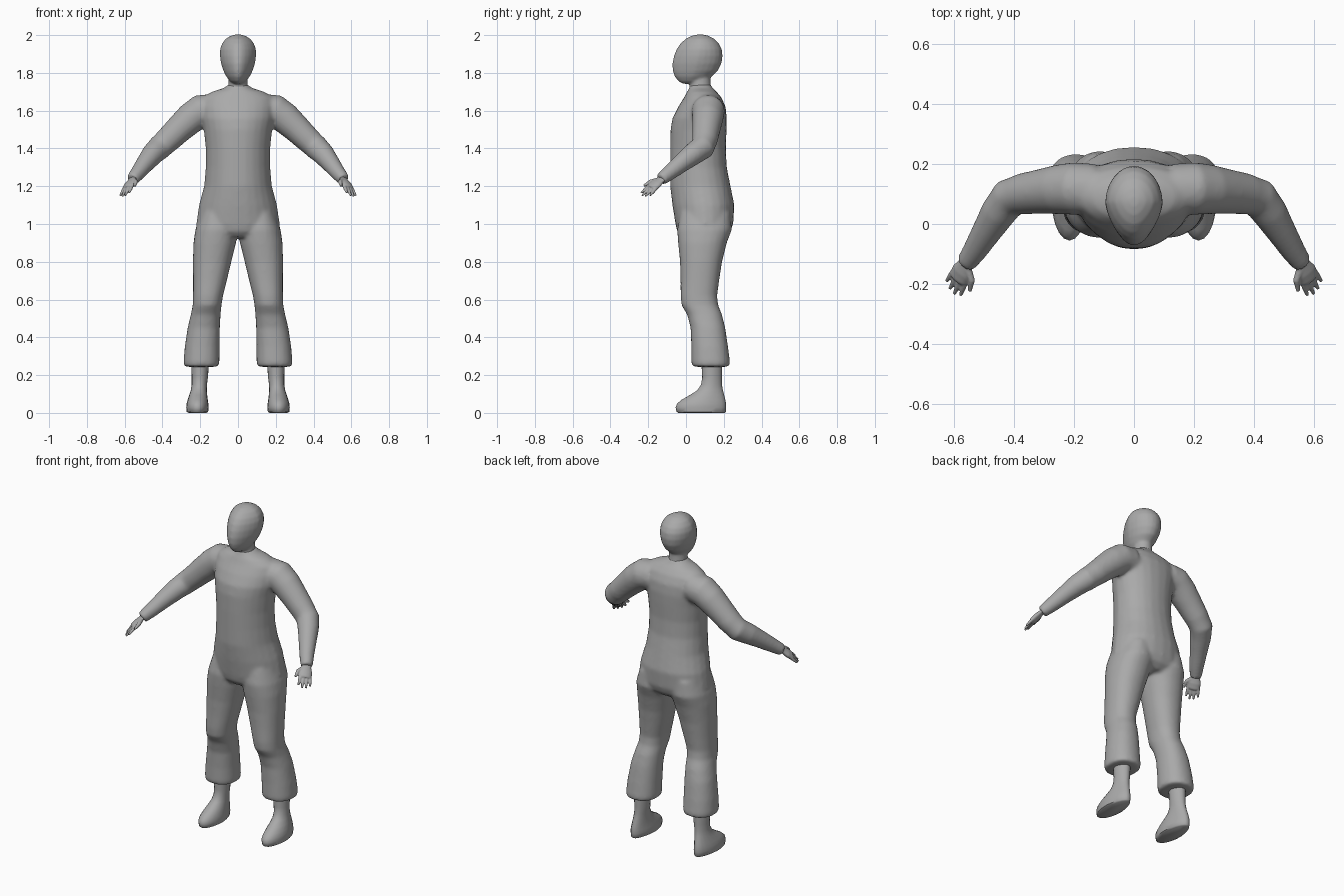
import bpy, bmesh, math
from mathutils import Vector

if "Cube" in bpy.data.objects:
    bpy.data.objects.remove(bpy.data.objects["Cube"])

grey = bpy.data.materials.new("plain grey")
grey.diffuse_color = (0.4, 0.4, 0.4, 1)
grey.use_nodes = True
grey.node_tree.nodes["Principled BSDF"].inputs["Base Color"].default_value = grey.diffuse_color


def bridge(bm, rings):
    """Skin a list of point rings and close both ends."""
    loops = [[bm.verts.new(p) for p in ring] for ring in rings]
    for a, b in zip(loops, loops[1:]):
        n = len(a)
        for i in range(n):
            bm.faces.new((a[i], a[(i + 1) % n], b[(i + 1) % n], b[i]))
    bm.faces.new(loops[0])
    bm.faces.new(loops[-1])


def stack(bm, rows, side=1, n=24, power=2.0, front=0.0, back=0.0):
    """Level ovals: (z, y front, y back, x inner, x outer), narrowed to front or back."""
    rings = []
    for z, y0, y1, x0, x1 in rows:
        ring = []
        for i in range(n):
            a = math.tau * i / n
            c, s = math.cos(a), math.sin(a)
            c = math.copysign(abs(c) ** (2 / power), c)
            s = math.copysign(abs(s) ** (2 / power), s)
            k = 1 - (front * -s if s < 0 else back * s)
            ring.append((side * ((x0 + x1) / 2 + c * k * (x1 - x0) / 2),
                         (y0 + y1) / 2 + s * (y1 - y0) / 2, z))
        rings.append(ring)
    bridge(bm, rings)


def tube(bm, path, side=1, n=16, across=None, flat=1.0):
    """Rings along a path of (point, radius), optionally flattened."""
    pts = [Vector(p) for p, r in path]
    rings = []
    for i, (p, r) in enumerate(path):
        d = (pts[min(i + 1, len(pts) - 1)] - pts[max(i - 1, 0)]).normalized()
        u = Vector(across) if across else Vector((0, 0, 1)).cross(d)
        u = (u - d * u.dot(d)).normalized()
        v = d.cross(u)
        ring = []
        for k in range(n):
            a = math.tau * k / n
            q = pts[i] + u * (r * math.cos(a)) + v * (r * flat * math.sin(a))
            ring.append((side * q.x, q.y, q.z))
        rings.append(ring)
    bridge(bm, rings)


def finish(name, bm, voxel=0, relax=0):
    bmesh.ops.recalc_face_normals(bm, faces=bm.faces)
    mesh = bpy.data.meshes.new(name)
    bm.to_mesh(mesh)
    bm.free()
    mesh.materials.append(grey)
    ob = bpy.data.objects.new(name, mesh)
    bpy.context.collection.objects.link(ob)
    for o in bpy.context.selected_objects:
        o.select_set(False)
    bpy.context.view_layer.objects.active = ob
    ob.select_set(True)
    if voxel:
        # fuse the overlapping volumes into one soft skin
        m = ob.modifiers.new("fuse", 'REMESH')
        m.mode, m.voxel_size, m.use_smooth_shade = 'VOXEL', voxel, True
        m = ob.modifiers.new("relax", 'SMOOTH')
        m.factor, m.iterations = 0.5, relax
    else:
        bpy.ops.object.shade_smooth_by_angle(angle=math.radians(50))
    return ob


# --- suit: torso, sleeves and trousers in one skin ---
suit = bmesh.new()
torso = [(.93, -.02, .20, .12), (.96, -.047, .235, .19), (1.0, -.056, .25, .222),
         (1.1, -.072, .256, .207), (1.2, -.084, .236, .18), (1.3, -.084, .216, .171),
         (1.4, -.084, .211, .171), (1.5, -.082, .215, .182), (1.56, -.072, .216, .195),
         (1.62, -.042, .21, .20), (1.67, -.01, .188, .19), (1.70, .005, .162, .14),
         (1.72, .018, .14, .075), (1.74, .022, .13, .05)]
stack(suit, [(z, f, b, -w, w) for z, f, b, w in torso], power=2.2, front=0.15)

leg = [(1.06, -.03, .235, .03, .195), (.97, -.047, .243, 0, .226), (.9, -.042, .216, .01, .236),
       (.8, -.032, .191, .035, .239), (.7, -.029, .176, .059, .238), (.62, -.029, .165, .079, .238),
       (.57, -.024, .171, .087, .24), (.52, .006, .191, .092, .25), (.45, .024, .208, .096, .267),
       (.35, .028, .223, .098, .282), (.27, .028, .233, .098, .289), (.247, .032, .23, .102, .286),
       (.243, .07, .20, .14, .25)]
arm = [((.13, .115, 1.605), .085), ((.20, .118, 1.597), .088), ((.25, .115, 1.56), .083),
       ((.31, .108, 1.505), .075), ((.37, .10, 1.447), .069), ((.415, .087, 1.405), .066),
       ((.45, .04, 1.372), .06), ((.49, -.025, 1.322), .05), ((.53, -.09, 1.27), .041),
       ((.56, -.133, 1.235), .034)]
for s in (1, -1):
    stack(suit, leg, s, power=2.2)
    tube(suit, arm, s, n=20)
finish("suit", suit, 0.01, 8)

# --- head and neck ---
head = bmesh.new()
skull = [(1.742, -.015, .07, .02), (1.755, -.04, .10, .042), (1.78, -.06, .135, .062),
         (1.81, -.07, .168, .077), (1.85, -.072, .188, .09), (1.89, -.064, .194, .096),
         (1.925, -.05, .19, .095), (1.955, -.03, .175, .085), (1.98, -.002, .15, .066),
         (1.996, .03, .12, .04), (2.003, .06, .09, .015)]
stack(head, [(z, f, b, -w, w) for z, f, b, w in skull], front=0.25)
neck = [(1.68, .01, .15, .065), (1.73, .02, .132, .052), (1.77, .022, .13, .05), (1.82, .02, .14, .05)]
stack(head, [(z, f, b, -w, w) for z, f, b, w in neck])
finish("head", head, 0.007, 6)

# --- feet with bare ankles ---
foot = [(0, -.04, .205, .168, .262), (.006, -.05, .211, .158, .272), (.03, -.055, .213, .155, .274),
        (.05, -.046, .212, .157, .272), (.07, -.022, .208, .16, .266), (.095, .022, .202, .163, .258),
        (.12, .06, .195, .165, .25), (.15, .08, .19, .164, .245), (.19, .086, .19, .159, .245),
        (.29, .08, .19, .152, .248)]
# --- hands: palm, four fingers and a thumb ---
d = Vector((.35, -.70, -.62)).normalized()       # pointing direction
w = Vector((.75, .60, -.30)).normalized()        # thumb side to little finger
wrist = Vector((.558, -.13, 1.238))
for s, tag in ((1, "left"), (-1, "right")):
    bm = bmesh.new()
    stack(bm, foot, s, n=20, back=0.15)
    finish(tag + "_foot", bm)

    bm = bmesh.new()
    tube(bm, [(wrist - d * .02, .027), (wrist + d * .01, .028), (wrist + d * .04, .037),
              (wrist + d * .07, .037), (wrist + d * .08, .03)], s, across=w, flat=0.5)
    for off, length in ((-.027, .125), (-.009, .138), (.009, .132), (.027, .115)):
        base = wrist + d * .06 + w * off
        tip = wrist + d * length + w * off * 1.25 + Vector((0, 0, -.006))
        tube(bm, [(base, .010), ((base + tip) / 2, .0095), (tip, .006)], s, n=8, across=w)
    tube(bm, [(wrist + d * .015 - w * .015, .013), (wrist + d * .045 - w * .045, .012),
              (wrist + d * .085 - w * .056, .007)], s, n=8, across=w)
    finish(tag + "_hand", bm, 0.004, 3)
